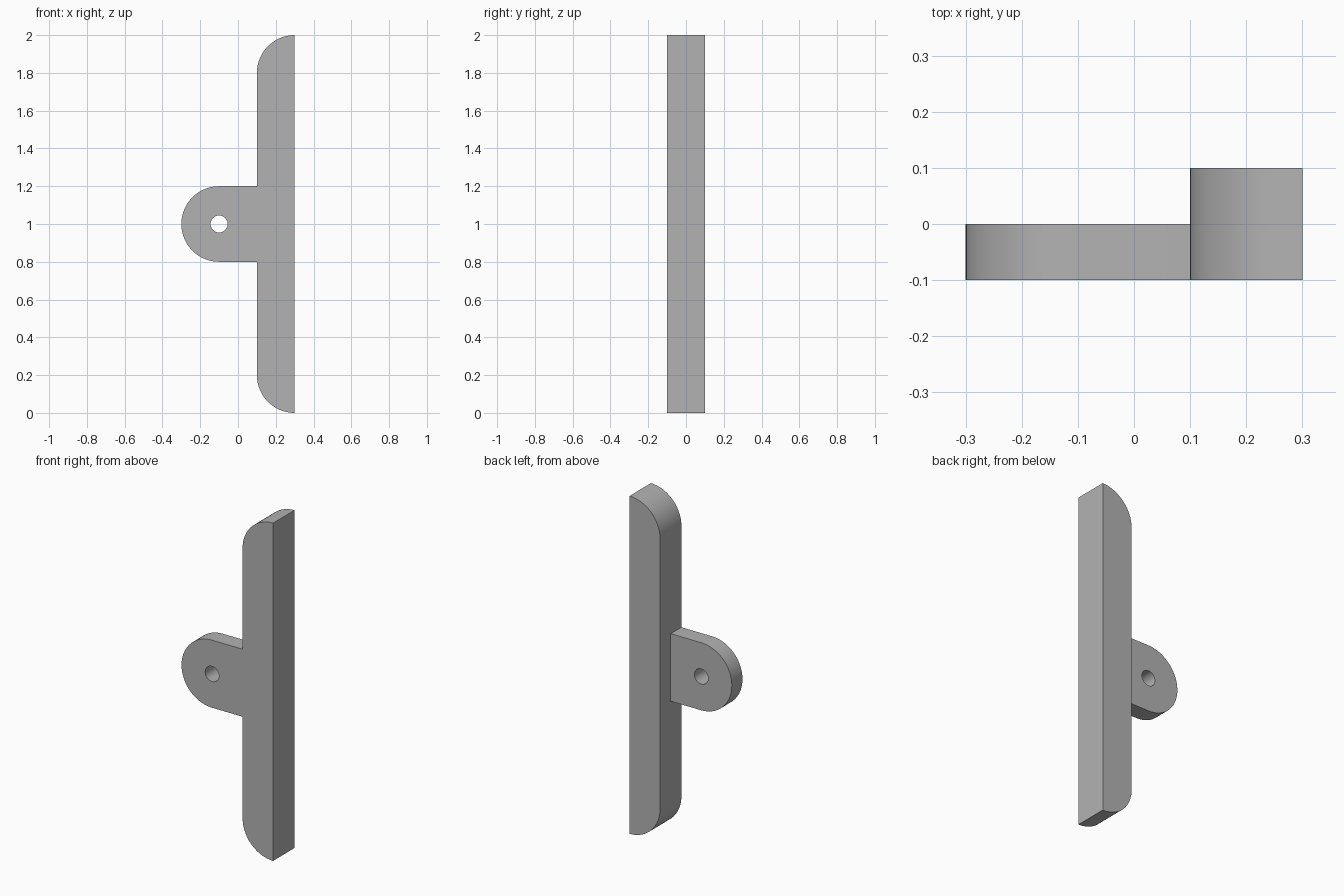
import bpy
import bmesh
from math import cos, sin, radians

cube = bpy.data.objects.get("Cube")
if cube:
    bpy.data.objects.remove(cube, do_unlink=True)

grey = bpy.data.materials.new("plain grey")
grey.use_nodes = True
colour = (0.45, 0.45, 0.45, 1)
grey.diffuse_color = colour
grey.node_tree.nodes["Principled BSDF"].inputs["Base Color"].default_value = colour


def arc(cx, cz, r, start, end, steps):
    """Points along an arc in the xz plane, angles in degrees."""
    angles = [radians(start + (end - start) * i / steps) for i in range(steps + 1)]
    return [(cx + r * cos(a), cz + r * sin(a)) for a in angles]


def plate(name, outline, y_front, y_back):
    """Extrude an xz outline along y."""
    bm = bmesh.new()
    face = bm.faces.new([bm.verts.new((x, y_front, z)) for x, z in outline])
    extruded = bmesh.ops.extrude_face_region(bm, geom=[face])
    moved = [v for v in extruded["geom"] if isinstance(v, bmesh.types.BMVert)]
    bmesh.ops.translate(bm, verts=moved, vec=(0, y_back - y_front, 0))
    bmesh.ops.recalc_face_normals(bm, faces=bm.faces)
    mesh = bpy.data.meshes.new(name)
    bm.to_mesh(mesh)
    bm.free()
    mesh.materials.append(grey)
    obj = bpy.data.objects.new(name, mesh)
    bpy.context.collection.objects.link(obj)
    return obj


def combine(target, tool, operation):
    """Apply a boolean and remove the tool object."""
    mod = target.modifiers.new(operation.lower(), "BOOLEAN")
    mod.operation, mod.solver, mod.object = operation, "EXACT", tool
    bpy.context.view_layer.objects.active = target
    bpy.ops.object.modifier_apply(modifier=mod.name)
    bpy.data.objects.remove(tool, do_unlink=True)


# Long bar with both outer corners rounded into quarter circles
bar = plate("handle_bar",
            arc(0.3, 1.8, 0.2, 90, 180, 24) + arc(0.3, 0.2, 0.2, 180, 270, 24),
            -0.1, 0.1)

# Half-thickness rounded tab, rooted inside the bar
tab = plate("pivot_tab",
            [(0.2, 1.2)] + arc(-0.1, 1, 0.2, 90, 270, 48) + [(0.2, 0.8)],
            -0.1, 0)

# Pivot hole through the tab
hole = plate("hole_cutter", arc(-0.1, 1, 0.045, 0, 360, 32)[:-1], -0.2, 0.05)
hole.hide_render = True
combine(tab, hole, "DIFFERENCE")
combine(bar, tab, "UNION")
bar.name = "bar_with_pivot_tab"

bpy.ops.object.select_all(action="DESELECT")
bar.select_set(True)
bpy.context.view_layer.objects.active = bar
bpy.ops.object.shade_smooth_by_angle(angle=radians(30))
